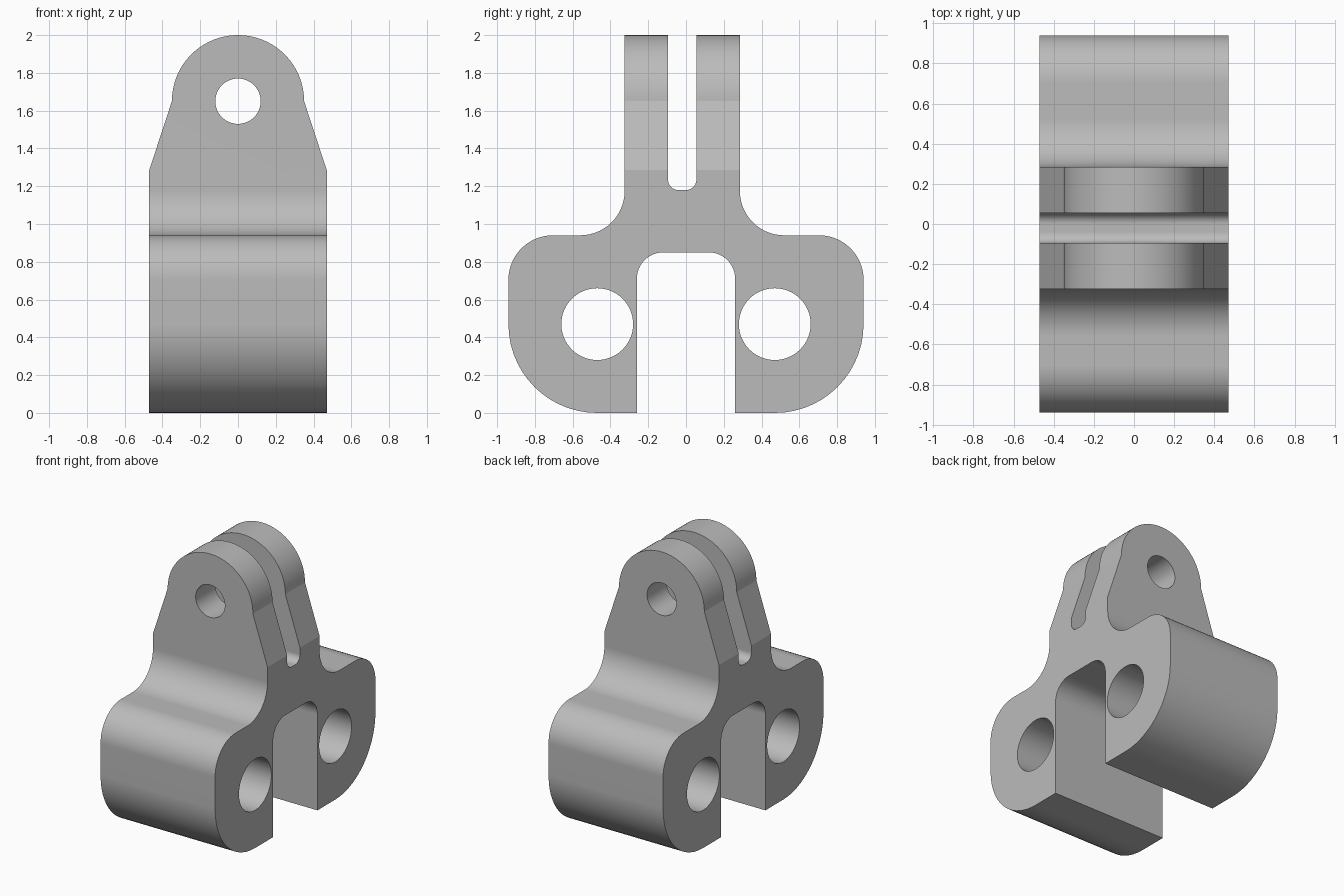
import bpy, bmesh
from math import radians, sin, cos, pi, tan
from mathutils import Vector

cube = bpy.data.objects.get("Cube")
if cube:
    bpy.data.objects.remove(cube)

grey = bpy.data.materials.new("plain grey")
grey.use_nodes = True
colour = (0.5, 0.5, 0.5, 1)
grey.diffuse_color = colour
grey.node_tree.nodes["Principled BSDF"].inputs["Base Color"].default_value = colour

HALF = 0.47      # half the width in x
FOOT = 0.94      # half the depth in y


def rounded(corners, steps=14):
    """Round each (u, v, radius) corner of a closed outline."""
    points = []
    for i, (u, v, r) in enumerate(corners):
        p = Vector((u, v))
        if r == 0:
            points.append(p)
            continue
        a = (Vector(corners[i - 1][:2]) - p).normalized()
        b = (Vector(corners[(i + 1) % len(corners)][:2]) - p).normalized()
        half = a.angle(b) / 2
        centre = p + (a + b).normalized() * r / sin(half)
        start = p + a * r / tan(half) - centre
        end = p + b * r / tan(half) - centre
        sweep = start.angle(end)
        for k in range(steps + 1):
            t = k / steps
            points.append(centre + (start * sin((1 - t) * sweep)
                                    + end * sin(t * sweep)) / sin(sweep))
    return points


def circle(u, v, r, sides=64):
    return [Vector((u + r * cos(2 * pi * k / sides), v + r * sin(2 * pi * k / sides)))
            for k in range(sides)]


def prism(name, outline, axis, depth):
    """Extrude an outline along x (outline in y, z) or along y (outline in x, z)."""
    bm = bmesh.new()
    place = (lambda p, d: (d, p.x, p.y)) if axis == "x" else (lambda p, d: (p.x, d, p.y))
    face = bm.faces.new([bm.verts.new(place(p, -depth)) for p in outline])
    moved = bmesh.ops.extrude_face_region(bm, geom=[face])["geom"]
    bmesh.ops.translate(bm, vec=place(Vector((0, 0)), 2 * depth),
                        verts=[g for g in moved if isinstance(g, bmesh.types.BMVert)])
    bmesh.ops.recalc_face_normals(bm, faces=bm.faces)
    mesh = bpy.data.meshes.new(name)
    bm.to_mesh(mesh)
    bm.free()
    obj = bpy.data.objects.new(name, mesh)
    bpy.context.collection.objects.link(obj)
    mesh.materials.append(grey)
    return obj


def cut(target, cutter, operation):
    mod = target.modifiers.new(cutter.name, "BOOLEAN")
    mod.object, mod.operation, mod.solver = cutter, operation, "EXACT"
    bpy.context.view_layer.objects.active = target
    bpy.ops.object.modifier_apply(modifier=mod.name)
    bpy.data.objects.remove(cutter)


# Side profile: two clamp feet, a waist and two upright lugs
bracket = prism("clevis_bracket", rounded([
    (0.26, 0, 0), (FOOT, 0, 0.469), (FOOT, 0.94, 0.235), (0.285, 0.94, 0.235),
    (0.285, 2.0, 0), (0.055, 2.0, 0), (0.055, 1.18, 0.055), (-0.095, 1.18, 0.055),
    (-0.095, 2.0, 0), (-0.325, 2.0, 0), (-0.325, 0.94, 0.235), (-FOOT, 0.94, 0.235),
    (-FOOT, 0, 0.469), (-0.26, 0, 0), (-0.26, 0.85, 0.14), (0.26, 0.85, 0.14),
]), "x", HALF)

# Front outline: straight sides, tapering to a round top
arch = [Vector((0.35 * cos(pi * k / 48), 1.65 + 0.35 * sin(pi * k / 48))) for k in range(49)]
outline = [Vector(p) for p in ((-HALF, 1.285), (-HALF, -0.1), (HALF, -0.1), (HALF, 1.285))]
cut(bracket, prism("lug_outline", outline + arch, "y", 1.2), "INTERSECT")

# Pin hole through the lugs and a rod hole through each foot
cut(bracket, prism("pin_hole", circle(0, 1.65, 0.12), "y", 1.2), "DIFFERENCE")
for side in (-1, 1):
    cut(bracket, prism("rod_hole", circle(side * 0.47, 0.47, 0.19), "x", 1), "DIFFERENCE")

# Smooth curves, crisp edges and flat planes
bpy.ops.object.select_all(action="DESELECT")
bracket.select_set(True)
bpy.context.view_layer.objects.active = bracket
bpy.ops.object.shade_smooth_by_angle(angle=radians(14))
weighted = bracket.modifiers.new("flat planes", "WEIGHTED_NORMAL")
weighted.keep_sharp = True
